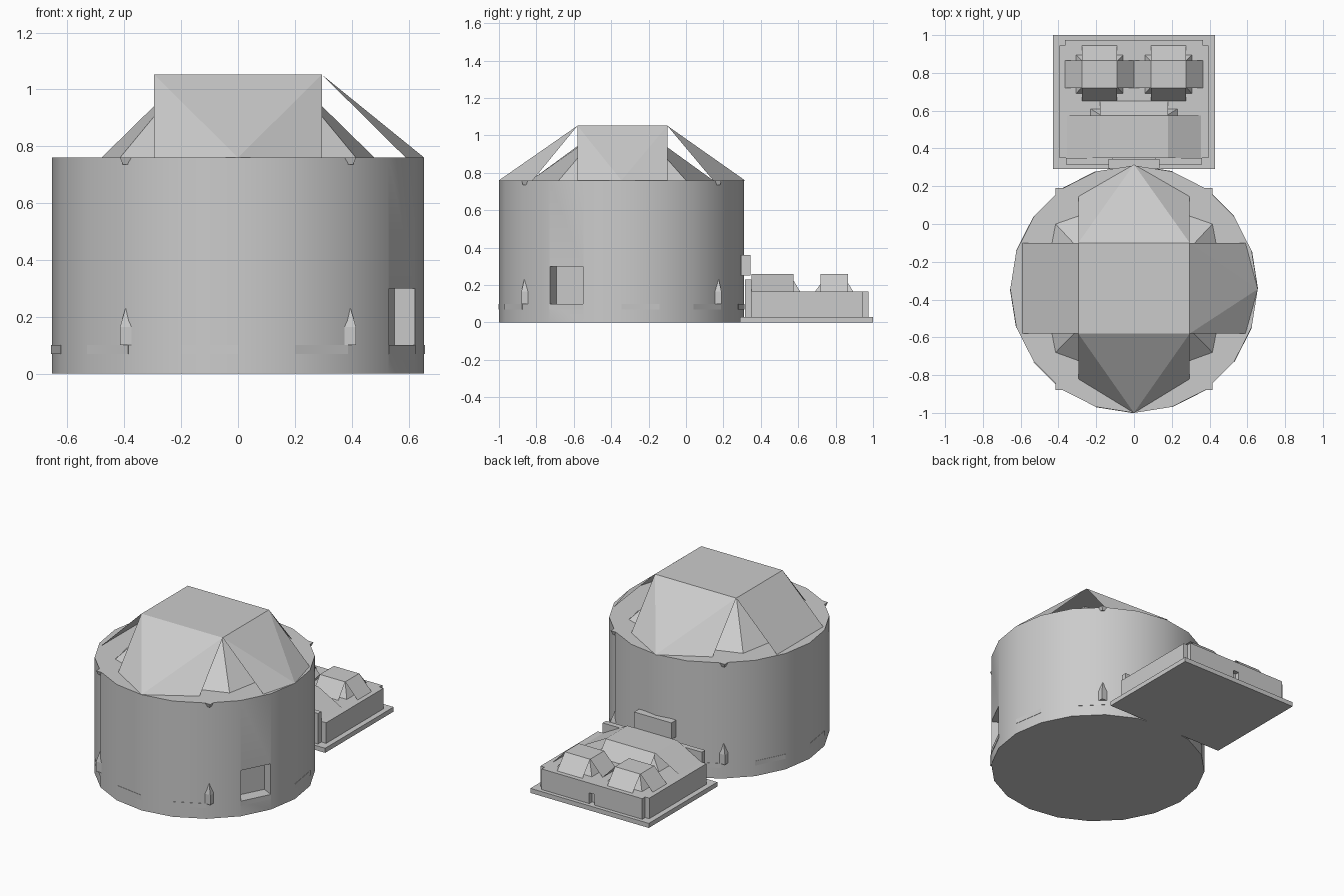
import bpy, bmesh, math
from mathutils import Vector

if "Cube" in bpy.data.objects:
    bpy.data.objects.remove(bpy.data.objects["Cube"])

CY, R, H = -0.345, 0.655, 0.76


def mesh(name, verts, faces):
    me = bpy.data.meshes.new(name)
    me.from_pydata(verts, [], faces)
    ob = bpy.data.objects.new(name, me)
    bpy.context.collection.objects.link(ob)
    return ob


def prism(name, base, z0, z1, top=None):
    """Closed solid between a base outline and a top outline."""
    top = top or base
    n = len(base)
    v = [(x, y, z0) for x, y in base] + [(x, y, z1) for x, y in top]
    f = [(i, (i + 1) % n, n + (i + 1) % n, n + i) for i in range(n)]
    return mesh(name, v, f + [tuple(reversed(range(n))), tuple(range(n, 2 * n))])


def rect(x0, x1, y0, y1):
    return [(x0, y0), (x1, y0), (x1, y1), (x0, y1)]


def box(name, x0, x1, y0, y1, z0, z1):
    return prism(name, rect(x0, x1, y0, y1), z0, z1)


def ring(r, n=20):
    return [(r * math.cos(math.tau * i / n), CY + r * math.sin(math.tau * i / n)) for i in range(n)]


def slab(name, a, b, c, d, tip=None):
    """Thin sloping roof sheet a-b (top) to c-d (bottom), optional pointed end."""
    if tip:
        mesh(name, [a, b, c, d, tip], [(0, 4, 1), (1, 4, 2), (0, 3, 4)])
    else:
        mesh(name, [a, b, c, d], [(0, 3, 2, 1)])


def slab_roof(name, x0, x1, y0, y1, zt, zb, left, right, front, back, tips=None):
    """Flat top with sloping sheets; a None reach leaves that side out."""
    tips = tips or {}
    A, B, C, D = [(x, y, zt) for x, y in rect(x0, x1, y0, y1)]
    mesh(name + "_top", [A, B, C, D], [(0, 1, 2, 3)])
    if front is not None:
        slab(name + "_front", A, B, (x1, front, zb), (x0, front, zb), tips.get("front"))
    if right is not None:
        slab(name + "_right", B, C, (right, y1, zb), (right, y0, zb), tips.get("right"))
    if back is not None:
        slab(name + "_back", C, D, (x0, back, zb), (x1, back, zb), tips.get("back"))
    if left is not None:
        slab(name + "_left", D, A, (left, y0, zb), (left, y1, zb), tips.get("left"))


# drum with one facet opening
drum = prism("drum", ring(R), 0, H)
ang = math.radians(-27)
n = Vector((math.cos(ang), math.sin(ang), 0))
t = Vector((-n.y, n.x, 0))
mid = Vector((0, CY, 0)) + n * R * math.cos(math.radians(9))
corners = [mid + n * a + t * b for a, b in ((-.08, -.1), (.1, -.1), (.1, .1), (-.08, .1))]
cut = prism("opening_cutter", [(p.x, p.y) for p in corners], 0.1, 0.3)
cut.hide_render = True
mod = drum.modifiers.new("opening", "BOOLEAN")
mod.object, mod.operation, mod.solver = cut, "DIFFERENCE", "EXACT"
bpy.context.view_layer.objects.active = drum
drum.select_set(True)
bpy.ops.object.modifier_apply(modifier="opening")
bpy.ops.object.shade_smooth_by_angle(angle=math.radians(30))
bpy.data.objects.remove(cut)

# thin band of plates low on the drum, alternate facets
for i in range(20):
    if i % 2 == 0:
        a, b = ring(R + 0.002)[i], ring(R + 0.002)[(i + 1) % 20]
        c, d = ring(R - 0.01)[(i + 1) % 20], ring(R - 0.01)[i]
        prism("band_plate", [a, b, c, d], 0.07, 0.1)

# main roof: outer sheets over an inner hipped dome
slab_roof("main_roof", -.295, .295, -.58, -.1, 1.052, H, -.59, .59, -.82, .145,
          {"front": (0, -1, H), "back": (0, .315, H), "right": (.655, CY, H)})
prism("inner_dome",
      [(-.415, -.68), (0, -.83), (.415, -.68), (.48, CY), (.415, 0), (0, .145), (-.415, 0), (-.48, CY)],
      H, 1.02,
      [(-.2, -.46), (0, -.475), (.2, -.46), (.215, CY), (.2, -.23), (0, -.215), (-.2, -.23), (-.215, CY)])

# pointed lanterns and rim brackets on four drum corners
for sx in (-1, 1):
    for sy in (-1, 1):
        x, y = sx * .393, CY + sy * .517
        r = rect(x - .022, x + .022, y - .018, y + .018)
        tip = rect(x - .003, x + .003, y - .003, y + .003)
        box("lantern_body", x - .022, x + .022, y - .018, y + .018, .1, .165)
        prism("lantern_point", r, .165, .23, tip)
        prism("rim_bracket", rect(x - .012, x + .012, y - .01, y + .01), .735, H, r)

# annex plinth and block with notched corners
box("plinth", -.43, .43, .29, 1, 0, .03)
box("annex_block", -.395, .395, .35, .945, .03, .165)
for s in (-1, 1):
    w = sorted((s * .365, s * .02))
    box("annex_back_wall", w[0], w[1], .94, .975, .03, .165)
box("door_lintel", -.02, .02, .94, .975, .1, .165)

# large annex roof
slab_roof("annex_roof", -.18, .18, .35, .575, .26, .165, -.355, .355, None, .65)
prism("annex_roof_core", rect(-.23, .23, .35, .61), .165, .25, rect(-.15, .15, .35, .56))

# twin small annex roofs
for s in (-1, 1):
    c = s * .182
    slab_roof("small_roof", c - .092, c + .092, .72, .865, .26, .165,
              c - .182, c + .182, .65, .945)
    prism("small_roof_core", rect(c - .125, c + .125, .69, .895), .165, .25,
          rect(c - .07, c + .07, .75, .84))
    # link walls beside the passage
    w = sorted((s * .115, s * .36))
    box("link_wall", w[0], w[1], .315, .35, .03, .23)

# block over the passage
box("passage_hood", -.135, .135, .295, .345, .25, .36)
